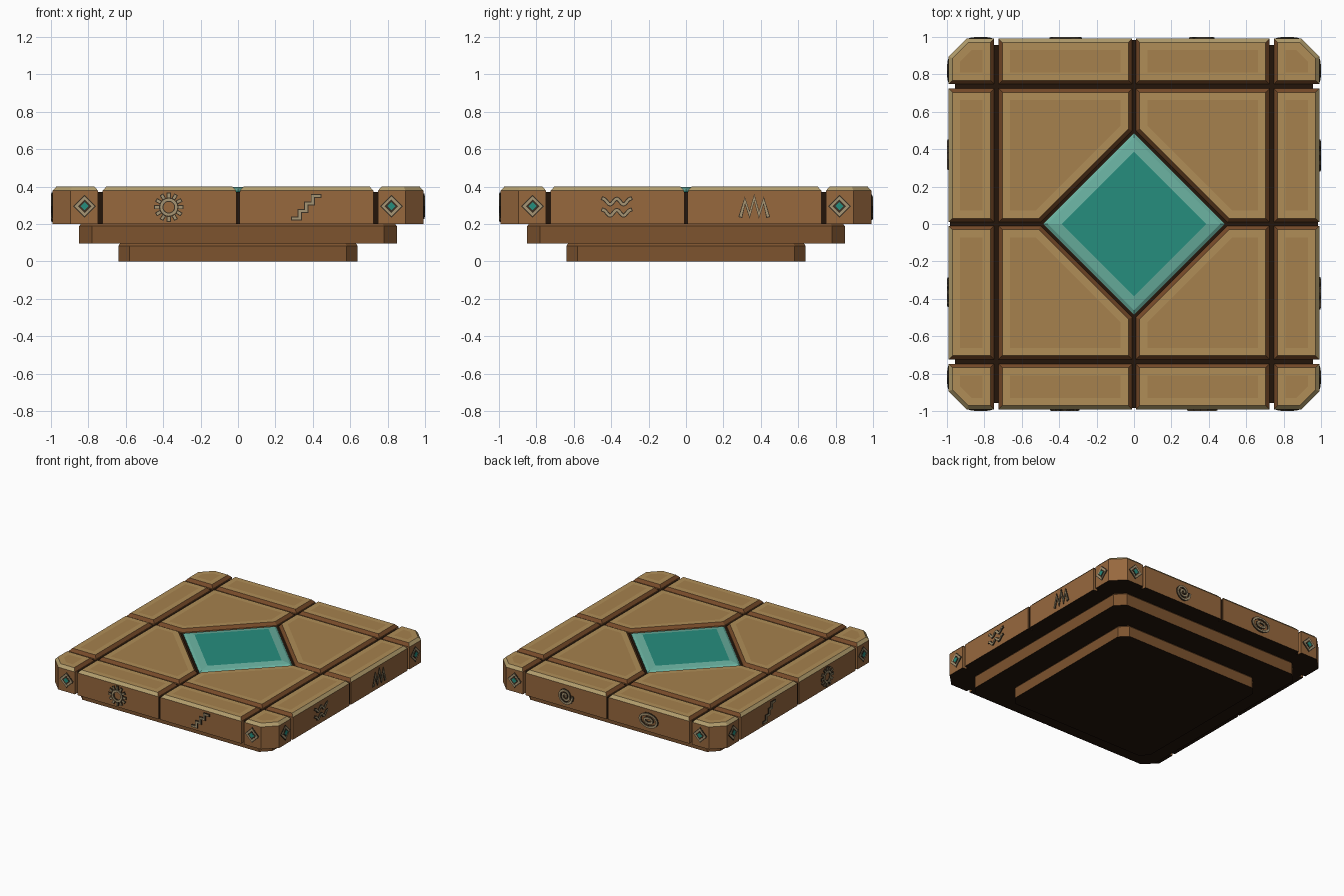
import bpy, bmesh, math
from mathutils import Vector, Matrix

if "Cube" in bpy.data.objects:
    bpy.data.objects.remove(bpy.data.objects["Cube"])


def mat(name, r, g, b):
    m = bpy.data.materials.new(name)
    m.diffuse_color = (*[(c / 255) ** 2.2 for c in (r, g, b)], 1)
    m.use_nodes = True
    m.node_tree.nodes["Principled BSDF"].inputs["Base Color"].default_value = m.diffuse_color
    return m


SIDE = mat("side_stone", 150, 104, 64)
TIER = mat("tier_stone", 124, 84, 50)
DARK = mat("groove_dark", 40, 27, 18)
RIM = mat("rim_brown", 118, 76, 45)
EDGE = mat("worn_edge", 176, 155, 108)
TOP = mat("top_border", 174, 140, 88)
PANEL = mat("top_panel", 164, 128, 78)
TEAL = mat("gem_teal", 42, 140, 125)
PALE = mat("gem_rim", 105, 175, 158)
GLYPH = mat("glyph_light", 165, 148, 115)
SHADE = mat("glyph_outline", 62, 52, 40)
FACE = 0.991


def finish(name, bm, mats, turn=0):
    bmesh.ops.recalc_face_normals(bm, faces=bm.faces)
    bm.transform(Matrix.Rotation(turn * math.pi / 2, 4, 'Z'))
    me = bpy.data.meshes.new(name)
    bm.to_mesh(me)
    bm.free()
    for m in mats:
        me.materials.append(m)
    ob = bpy.data.objects.new(name, me)
    bpy.context.collection.objects.link(ob)
    return ob


def loft(name, rings, band, bottom, top, turn=0):
    """Stack equal rings of 3D points; band(i, a, b) gives the side material."""
    bm, mats = bmesh.new(), []

    def face(vs, m):
        if m not in mats:
            mats.append(m)
        bm.faces.new(vs).material_index = mats.index(m)
    vr = [[bm.verts.new(p) for p in r] for r in rings]
    n = len(vr[0])
    for i in range(len(vr) - 1):
        for j in range(n):
            k = (j + 1) % n
            face((vr[i][j], vr[i][k], vr[i + 1][k], vr[i + 1][j]), band(i, rings[i][j], rings[i][k]))
    face(vr[0][::-1], bottom)
    face(vr[-1], top)
    return finish(name, bm, mats, turn)


def inset(poly, d):
    """Offset a counter-clockwise convex outline inwards."""
    out = []
    for i, p in enumerate(poly):
        p = Vector(p)
        e1 = (p - Vector(poly[i - 1])).normalized()
        e2 = (Vector(poly[(i + 1) % len(poly)]) - p).normalized()
        n1, n2 = Vector((-e1.y, e1.x)), Vector((-e2.y, e2.x))
        out.append(p + (n1 + n2) * d / (1 + n1.dot(n2)))
    return out


def at(poly, z):
    return [(p[0], p[1], z) for p in poly]


def octagon(h, c):
    k = h - c
    return [(k, -h), (h, -k), (h, k), (k, h), (-k, h), (-h, k), (-h, -k), (-k, -h)]


def rect(x0, y0, x1, y1):
    return [(x0, y0), (x1, y0), (x1, y1), (x0, y1)]


# Stepped base
for name, h, c, z0, z1 in (("lower_step", .64, .06, 0, .095), ("middle_step", .85, .07, .095, .2)):
    o = octagon(h, c)
    loft(name, [at(o, z0), at(o, z1 - .012), at(inset(o, .01), z1)], lambda i, a, b: TIER, DARK, TIER)

# Dark core seen in the grooves
o = octagon(.957, .1)
loft("dark_core", [at(o, .2), at(o, .37)], lambda i, a, b: DARK, DARK, DARK)
for k in range(4):
    o = rect(.9, -.013, .983, .013)
    loft("joint_filler", [at(o, .201), at(o, .37)], lambda i, a, b: DARK, DARK, DARK, k)


# Bevelled stone tiles, one quadrant turned four times
def tile(name, poly, turn):
    def band(i, a, b):
        outer = min(max(a[0], a[1]), max(b[0], b[1])) > .9 and \
            (abs(a[0] - b[0]) < .001 and a[0] > .9 or abs(a[1] - b[1]) < .001 and a[1] > .9
             or abs(abs(a[0] - b[0]) - abs(a[1] - b[1])) < .005)
        if i == 0:
            return SIDE
        if i == 1:
            return EDGE if outer else RIM
        return TOP
    rings = [at(poly, .2), at(poly, .378), at(inset(poly, .02), .4), at(inset(poly, .062), .4)]
    loft(name, rings, band, DARK, PANEL, turn)


A, B, C = .01, .724, .748
for k in range(4):
    tile("centre_tile", [(.5, A), (B, A), (B, B), (A, B), (A, .5)], k)
    tile("side_tile", rect(C, A, FACE, B), k)
    tile("side_tile", rect(A, C, B, FACE), k)
    tile("corner_tile", [(C, C), (FACE, C), (FACE, .895), (.895, FACE), (C, FACE)], k)

# Central gem
def diamond(r):
    return [(r, 0), (0, r), (-r, 0), (0, -r)]


loft("centre_gem", [at(diamond(.485), .3), at(diamond(.485), .376), at(diamond(.46), .388), at(diamond(.385), .397)],
     lambda i, a, b: TEAL if i == 0 else PALE, TEAL, TEAL)


# Carvings: flat ribbons drawn on the front face, then turned to each side
def ribbon(bm, pts, w, depth, closed):
    pts = [Vector(p) for p in pts]
    n = len(pts)
    secs = []
    for i, p in enumerate(pts):
        a = pts[i - 1] if (i or closed) else p
        b = pts[(i + 1) % n] if (i < n - 1 or closed) else p
        d1 = (p - a).normalized() if a != p else (b - p).normalized()
        d2 = (b - p).normalized() if b != p else d1
        if not closed:
            p = p - d2 * w * .5 if i == 0 else p + d1 * w * .5 if i == n - 1 else p
        m = Vector((-d1.y - d2.y, d1.x + d2.x)).normalized()
        m *= w / 2 / max(m.dot(Vector((-d1.y, d1.x))), .5)
        secs.append([bm.verts.new((q.x, y, q.y)) for q, y in
                     ((p - m, -.985), (p + m, -.985), (p + m, -FACE - depth), (p - m, -FACE - depth))])
    for i in range(n if closed else n - 1):
        s, t = secs[i], secs[(i + 1) % n]
        for j in range(4):
            bm.faces.new((s[j], s[(j + 1) % 4], t[(j + 1) % 4], t[j]))
    if not closed:
        bm.faces.new(secs[0])
        bm.faces.new(secs[-1][::-1])


def oval(rx, ry, n=20):
    return [(rx * math.cos(i * math.tau / n), ry * math.sin(i * math.tau / n)) for i in range(n)]


def polar(r, a):
    return (r * math.cos(a), r * math.sin(a))


def wave(v):
    return [(-.072 + .144 * i / 20, v + .015 * math.cos(i / 20 * 2 * math.tau)) for i in range(21)]


SUN = [(oval(.04, .04), True)] + [([polar(.058, i * math.tau / 12), polar(.068, i * math.tau / 12)], False)
                                  for i in range(12)]
STEPS = [([(-.07, -.06), (-.035, -.06), (-.035, -.02), (0, -.02), (0, .02), (.035, .02), (.035, .06), (.07, .06)], False)]
WAVES = [(wave(.03), False), (wave(-.03), False)]
PEAKS = [([(-.072, -.045), (-.05, .035), (-.025, -.04), (0, .05), (.025, -.04), (.05, .035), (.072, -.045)], False)]
SPIRAL = [([polar(.01 + .053 * i / 36, i * math.tau / 18) for i in range(37)], False)]
EYE = [(oval(.075, .05), True), (oval(.035, .02), True)]


def carving(name, strokes, u, turn):
    for part, w, depth, m in (("_outline", .022, .005, SHADE), ("_line", .012, .009, GLYPH)):
        bm = bmesh.new()
        for pts, closed in strokes:
            ribbon(bm, [(x + u, z + .29) for x, z in pts], w, depth, closed)
        finish(name + part, bm, [m], turn)


SIDES = [(("sun", SUN), ("steps", STEPS)), (("waves", WAVES), ("peaks", PEAKS)),
         (("spiral", SPIRAL), ("eye", EYE)), (("steps", STEPS), ("sun", SUN))]
for k, (left, right) in enumerate(SIDES):
    carving(left[0] + "_carving", left[1], -.37, k)
    carving(right[0] + "_carving", right[1], .365, k)
    # Diamond emblems on the corner tiles
    for u in (-.82, .82):
        for name, r, d, m in (("emblem_back", .062, .003, SHADE), ("emblem_stone", .053, .006, GLYPH),
                              ("emblem_inset", .036, .0075, SHADE), ("emblem_gem", .022, .009, TEAL)):
            loft(name, [[(u + x, y, .295 + z) for x, z in diamond(r)] for y in (-.985, -FACE - d)],
                 lambda i, a, b: m, m, m, k)
